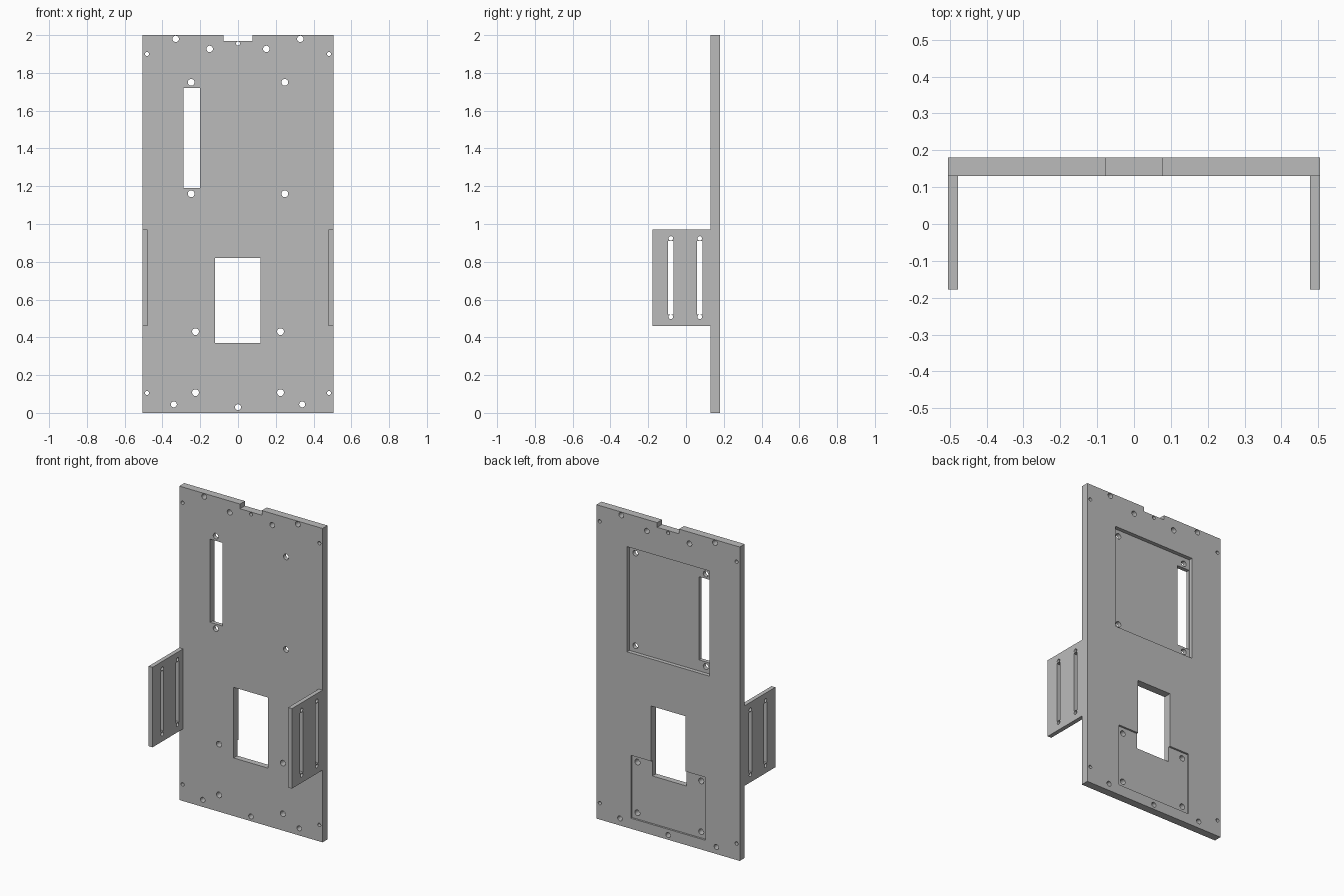
import bpy
import bmesh
from mathutils import Matrix, Vector

if "Cube" in bpy.data.objects:
    bpy.data.objects.remove(bpy.data.objects["Cube"], do_unlink=True)

grey = bpy.data.materials.new("plain grey")
grey.use_nodes = True
COLOUR = (0.5, 0.5, 0.5, 1)
grey.diffuse_color = COLOUR
grey.node_tree.nodes["Principled BSDF"].inputs["Base Color"].default_value = COLOUR


def add_box(bm, x, y, z):
    """Add a box given its (low, high) range on each axis."""
    spans = (x, y, z)
    centre = Vector([(a + b) / 2 for a, b in spans])
    size = Matrix.Diagonal([b - a for a, b in spans] + [1])
    bmesh.ops.create_cube(bm, size=1, matrix=Matrix.Translation(centre) @ size)


def add_pin(bm, centre, radius, axis):
    """Add a drill-shaped cylinder along the x or y axis."""
    turn = Matrix.Rotation(1.5707963, 4, "Y" if axis == "x" else "X")
    bmesh.ops.create_cone(bm, cap_ends=True, segments=24, radius1=radius, radius2=radius,
                          depth=0.3, matrix=Matrix.Translation(centre) @ turn)


def make_object(name, bm):
    mesh = bpy.data.meshes.new(name)
    bm.to_mesh(mesh)
    bm.free()
    mesh.materials.append(grey)
    obj = bpy.data.objects.new(name, mesh)
    bpy.context.collection.objects.link(obj)
    return obj


def cut(obj, bm):
    """Subtract the cutter shapes, then discard the cutter."""
    cutter = make_object("cutter", bm)
    cutter.hide_render = True
    mod = obj.modifiers.new("cut", "BOOLEAN")
    mod.operation = "DIFFERENCE"
    mod.solver = "EXACT"
    mod.object = cutter
    graph = bpy.context.evaluated_depsgraph_get()
    result = bpy.data.meshes.new_from_object(obj.evaluated_get(graph))
    obj.modifiers.clear()
    obj.data = result
    bpy.data.objects.remove(cutter, do_unlink=True)


W, FRONT, BACK = 0.505, 0.13, 0.18
THROUGH = (0, 0.3)

# Back plate
bm = bmesh.new()
add_box(bm, (-W, W), (FRONT, BACK), (0, 2))
plate = make_object("back_plate", bm)

# Shallow pockets in the rear face
bm = bmesh.new()
add_box(bm, (-0.29, 0.29), (BACK - 0.025, 0.3), (1.12, 1.79))
add_box(bm, (-0.263, 0.263), (BACK - 0.012, 0.3), (0.067, 0.468))
cut(plate, bm)

# Slot, window and top notch
bm = bmesh.new()
add_box(bm, (-0.288, -0.2), THROUGH, (1.19, 1.72))
add_box(bm, (-0.122, 0.119), THROUGH, (0.37, 0.82))
add_box(bm, (-0.077, 0.077), THROUGH, (1.97, 2.1))
cut(plate, bm)

# Screw holes: mirrored pairs, plus two on the centre line
PAIRS = [(0.33, 1.98, 0.017), (0.15, 1.927, 0.017), (0.482, 1.9, 0.011),
         (0.248, 1.75, 0.018), (0.248, 1.16, 0.018), (0.225, 0.43, 0.018),
         (0.225, 0.107, 0.018), (0.482, 0.105, 0.011), (0.34, 0.045, 0.016)]
bm = bmesh.new()
for x, z, r in PAIRS:
    for side in (-1, 1):
        add_pin(bm, (side * x, FRONT, z), r, "y")
add_pin(bm, (0, FRONT, 1.955), 0.011, "y")
add_pin(bm, (0, FRONT, 0.03), 0.016, "y")
cut(plate, bm)

# Side flanges, each with two long slots and a small hole at each slot end
for side, name in ((1, "left_flange"), (-1, "right_flange")):
    inner, outer = side * 0.478, side * W
    xs = (min(inner, outer), max(inner, outer))
    bm = bmesh.new()
    add_box(bm, xs, (-0.178, FRONT), (0.46, 0.97))
    flange = make_object(name, bm)
    bm = bmesh.new()
    for y in (-0.08, 0.073):
        add_box(bm, (xs[0] - 0.1, xs[1] + 0.1), (y - 0.015, y + 0.015), (0.522, 0.91))
        for z in (0.5085, 0.9235):
            add_pin(bm, (side * 0.49, y, z), 0.012, "x")
    cut(flange, bm)
